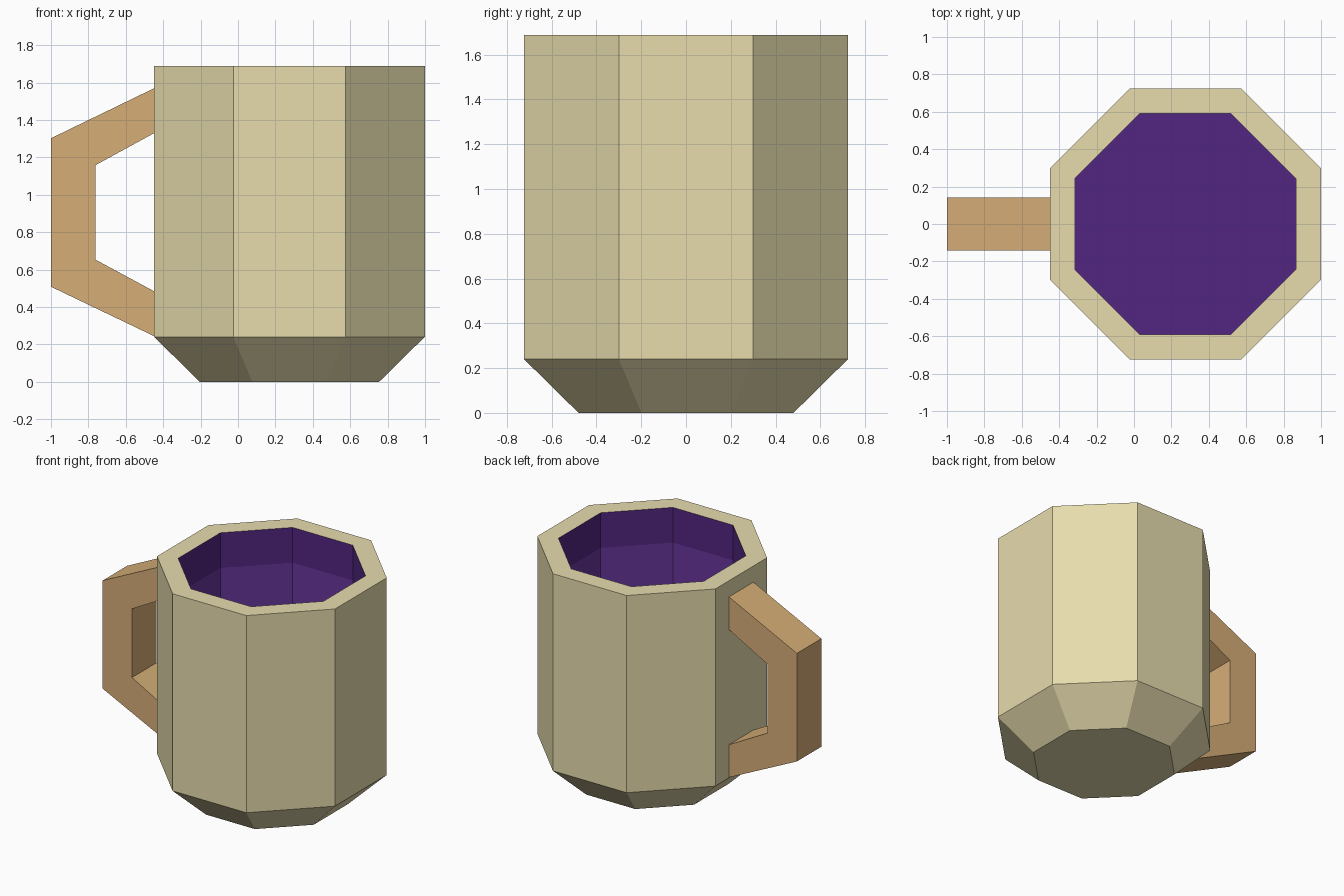
import bpy, bmesh, math

if "Cube" in bpy.data.objects:
    bpy.data.objects.remove(bpy.data.objects["Cube"])

CX = 0.275  # centre of the cup along x


def material(name, rgb):
    lin = [((c / 255 + 0.055) / 1.055) ** 2.4 for c in rgb]
    m = bpy.data.materials.new(name)
    m.diffuse_color = (*lin, 1)
    m.use_nodes = True
    m.node_tree.nodes["Principled BSDF"].inputs["Base Color"].default_value = m.diffuse_color
    return m


cream = material("cream", (232, 221, 174))
tan = material("tan", (214, 174, 119))
purple = material("purple", (83, 38, 129))
light_purple = material("light purple", (104, 54, 155))


def make_object(name, bm, mats):
    mesh = bpy.data.meshes.new(name)
    bm.to_mesh(mesh)
    bm.free()
    for m in mats:
        mesh.materials.append(m)
    ob = bpy.data.objects.new(name, mesh)
    bpy.context.collection.objects.link(ob)
    return ob


def ring(bm, apothem, z):
    r = apothem / math.cos(math.pi / 8)
    return [bm.verts.new((CX + r * math.cos((i + 0.5) * math.pi / 4),
                          r * math.sin((i + 0.5) * math.pi / 4), z)) for i in range(8)]


# Cup: octagonal shell with chamfered foot, flat rim, two-tone purple inside and floor
bm = bmesh.new()
profile = [(0.48, 0), (0.7235, 0.24), (0.7235, 1.688), (0.59, 1.688), (0.59, 1.43), (0.59, 0.24)]
slots = [0, 0, 0, 1, 2]
rings = [ring(bm, a, z) for a, z in profile]
bm.faces.new(rings[0][::-1])
for slot, lo, hi in zip(slots, rings, rings[1:]):
    for i in range(8):
        j = (i + 1) % 8
        bm.faces.new((lo[i], lo[j], hi[j], hi[i])).material_index = slot
bm.faces.new(rings[-1]).material_index = 1
make_object("cup", bm, [cream, purple, light_purple])

# Handle: angular C-shaped profile extruded along y
outer = [(-0.447, 1.57), (-1, 1.302), (-1, 0.508), (-0.447, 0.243)]
inner = [(-0.447, 1.33), (-0.762, 1.158), (-0.762, 0.653), (-0.447, 0.483)]
bm = bmesh.new()
face = bm.faces.new([bm.verts.new((x, -0.142, z)) for x, z in outer + inner[::-1]])
ext = bmesh.ops.extrude_face_region(bm, geom=[face], use_keep_orig=True)
moved = [v for v in ext["geom"] if isinstance(v, bmesh.types.BMVert)]
bmesh.ops.translate(bm, verts=moved, vec=(0, 0.284, 0))
bmesh.ops.recalc_face_normals(bm, faces=bm.faces)
make_object("handle", bm, [tan])
